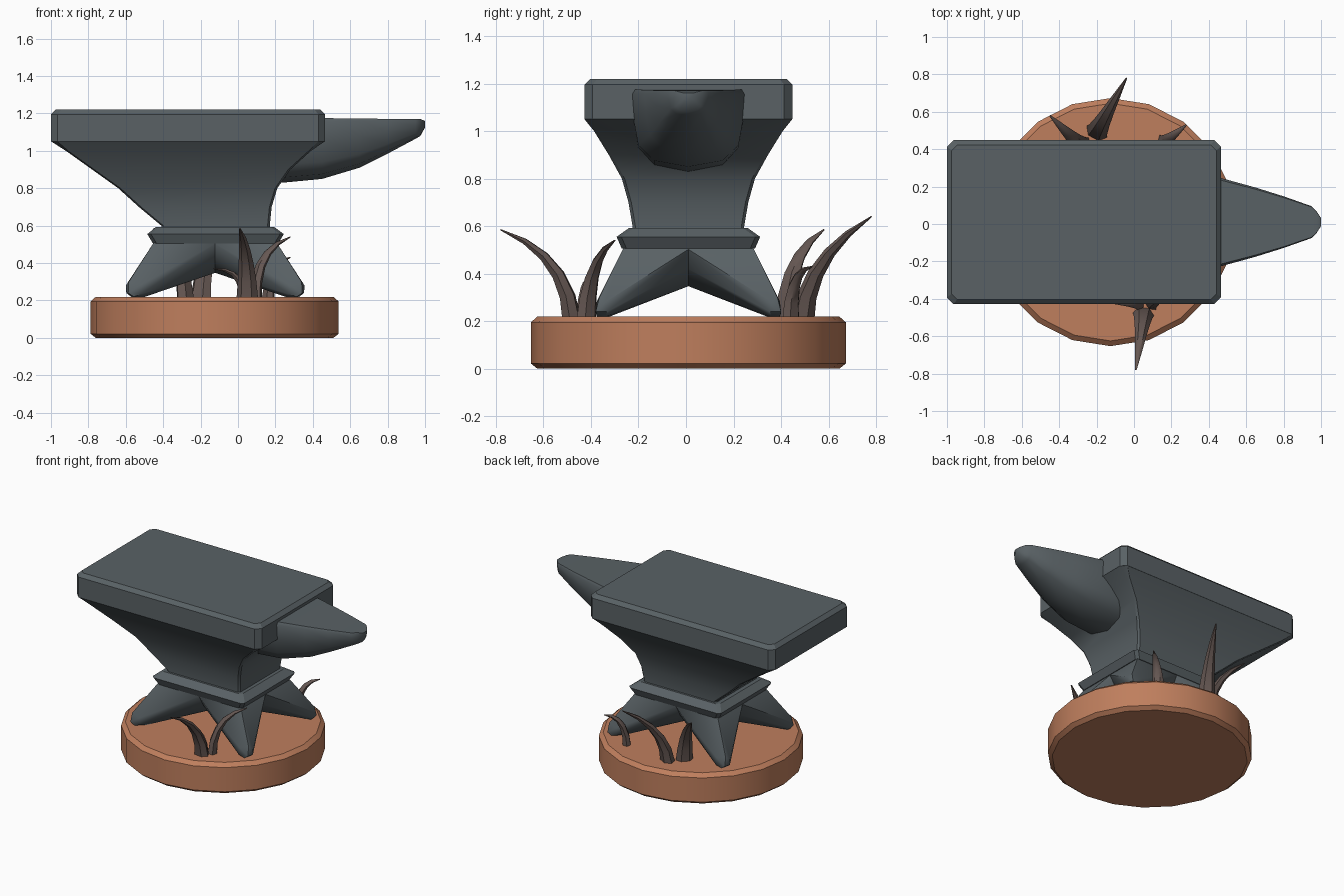
import bpy, bmesh, math
from mathutils import Vector

if "Cube" in bpy.data.objects:
    bpy.data.objects.remove(bpy.data.objects["Cube"])


def material(name, rgb):
    m = bpy.data.materials.new(name)
    m.diffuse_color = (*rgb, 1)
    m.use_nodes = True
    m.node_tree.nodes["Principled BSDF"].inputs["Base Color"].default_value = m.diffuse_color
    return m


IRON = material("iron", (0.10, 0.12, 0.13))
CLAY = material("clay", (0.52, 0.21, 0.11))
ROOT = material("root", (0.13, 0.095, 0.085))
CY = 0.01


def finish(bm, name, mat, angle=30):
    bmesh.ops.recalc_face_normals(bm, faces=bm.faces)
    me = bpy.data.meshes.new(name)
    bm.to_mesh(me)
    bm.free()
    ob = bpy.data.objects.new(name, me)
    bpy.context.collection.objects.link(ob)
    me.materials.append(mat)
    bpy.ops.object.select_all(action='DESELECT')
    ob.select_set(True)
    bpy.context.view_layer.objects.active = ob
    bpy.ops.object.shade_smooth_by_angle(angle=math.radians(angle))
    return ob


def loft(rings, name, mat, angle=30):
    bm = bmesh.new()
    rows = [[bm.verts.new(p) for p in r] for r in rings]
    n = len(rows[0])
    for a, b in zip(rows, rows[1:]):
        for i in range(n):
            j = (i + 1) % n
            bm.faces.new((a[i], a[j], b[j], b[i]))
    bm.faces.new(rows[0])
    bm.faces.new(rows[-1])
    return finish(bm, name, mat, angle)


def rect(x0, x1, h, z, c):
    """Rectangle with cut corners: x range, half depth, height, cut."""
    y0, y1 = CY - h, CY + h
    return [(x0 + c, y0, z), (x1 - c, y0, z), (x1, y0 + c, z), (x1, y1 - c, z),
            (x1 - c, y1, z), (x0 + c, y1, z), (x0, y1 - c, z), (x0, y0 + c, z)]


# Round base
def disc(r, z):
    return [(-0.125 + r * math.cos(i * math.tau / 20),
             CY + r * math.sin(i * math.tau / 20), z) for i in range(20)]


loft([disc(0.635, 0), disc(0.663, 0.022), disc(0.663, 0.195), disc(0.635, 0.22)],
     "round_base", CLAY)

# Face block
loft([rect(-1, 0.465, 0.438, 1.05, 0.035), rect(-1, 0.465, 0.438, 1.195, 0.035),
      rect(-0.975, 0.44, 0.413, 1.22, 0.03)], "anvil_face", IRON)

# Waist sweeping down to the collar
waist = [(-0.41, 0.17, 0.235, 0.57), (-0.41, 0.17, 0.235, 0.60),
         (-0.53, 0.18, 0.252, 0.70), (-0.64, 0.21, 0.28, 0.80),
         (-0.78, 0.28, 0.335, 0.90), (-0.92, 0.39, 0.397, 1.0),
         (-1, 0.465, 0.438, 1.051)]
loft([rect(a, b, h, z, 0.012 + 0.023 * (z > 1.04)) for a, b, h, z in waist],
     "anvil_waist", IRON)

# Collar
loft([rect(-0.455, 0.215, 0.28, 0.505, 0.02), rect(-0.485, 0.245, 0.302, 0.555, 0.02),
      rect(-0.44, 0.195, 0.25, 0.592, 0.02)], "collar", IRON, 20)

# Horn: flat top and rounded keel, sections are (x, half width, keel height, top height)
section = [(-0.95, 0), (-1, 0.06), (-0.97, 0.35), (-0.88, 0.72), (-0.6, 0.92), (0, 1),
           (0.6, 0.92), (0.88, 0.72), (0.97, 0.35), (1, 0.06), (0.95, 0)]
horn = [(0.12, 0.24, 0.83, 1.175), (0.24, 0.24, 0.83, 1.175), (0.45, 0.24, 0.85, 1.175),
        (0.65, 0.185, 0.91, 1.173), (0.8, 0.138, 0.985, 1.171), (0.95, 0.085, 1.065, 1.17),
        (0.975, 0.06, 1.08, 1.17), (1.0, 0.022, 1.125, 1.16)]
loft([[(x, CY + w * u, top - (top - keel) * v) for u, v in section]
      for x, w, keel, top in horn], "horn", IRON, 40)

# Four splayed feet, one convex leg per corner
CX = -0.122
for sx, end in ((-1, "left"), (1, "right")):
    for sy, side in ((-1, "front"), (1, "back")):
        pts = [(x, y, 0.515) for x in (-0.02, 0.325) for y in (-0.02, 0.27)]
        pts += [(x, y, 0.355) for x in (-0.02, 0.1) for y in (-0.02, 0.1)]
        pts += [(-0.02, 0.22, 0.43), (0.27, -0.02, 0.43)]
        pts += [(0.375, 0.33, 0.22), (0.435, 0.385, 0.22), (0.45, 0.345, 0.22),
                (0.395, 0.39, 0.235), (0.475, 0.345, 0.24), (0.465, 0.39, 0.24),
                (0.478, 0.35, 0.28), (0.395, 0.385, 0.285), (0.462, 0.375, 0.3)]
        bm = bmesh.new()
        for x, y, z in pts:
            bm.verts.new((CX + sx * x, CY + sy * y, z))
        res = bmesh.ops.convex_hull(bm, input=bm.verts)
        inner = {v for v in res["geom_interior"] if isinstance(v, bmesh.types.BMVert)}
        bmesh.ops.delete(bm, geom=list(inner), context='VERTS')
        finish(bm, f"foot_{side}_{end}", IRON, 40)


# Curved tapering roots growing out of the base
def root(name, p0, p1, p2, r=0.055):
    p0, p1, p2 = map(Vector, (p0, p1, p2))
    rings, n = [], 6
    bend = (p2 - p0).cross(Vector((0, 0, 1))).normalized()
    for k in range(n):
        t = k / (n - 1)
        c = p0 * (1 - t) ** 2 + p1 * 2 * t * (1 - t) + p2 * t * t
        tan = ((p1 - p0) * (1 - t) + (p2 - p1) * t).normalized()
        up = tan.cross(bend).normalized()
        w = r * (1 - t) ** 0.8 + 0.004
        rings.append([c + w * (bend * math.cos(a) + up * 0.7 * math.sin(a))
                      for a in (i * math.tau / 6 for i in range(6))])
    loft(rings, name, ROOT, 50)


root("root_front_tall", (0.05, -0.48, 0.2), (0.05, -0.5, 0.48), (0.01, -0.78, 0.585))
root("root_front_right", (0.09, -0.42, 0.2), (0.09, -0.41, 0.47), (0.28, -0.30, 0.54), 0.045)
root("root_front_left", (0.03, -0.43, 0.2), (0.03, -0.42, 0.37), (-0.13, -0.42, 0.37), 0.035)
root("root_back_tall", (-0.2, 0.49, 0.2), (-0.19, 0.51, 0.47), (-0.04, 0.78, 0.64), 0.06)
root("root_back_left", (-0.28, 0.42, 0.2), (-0.29, 0.42, 0.48), (-0.45, 0.58, 0.585))
root("root_back_right", (0.16, 0.44, 0.2), (0.17, 0.44, 0.42), (0.28, 0.53, 0.43), 0.04)
